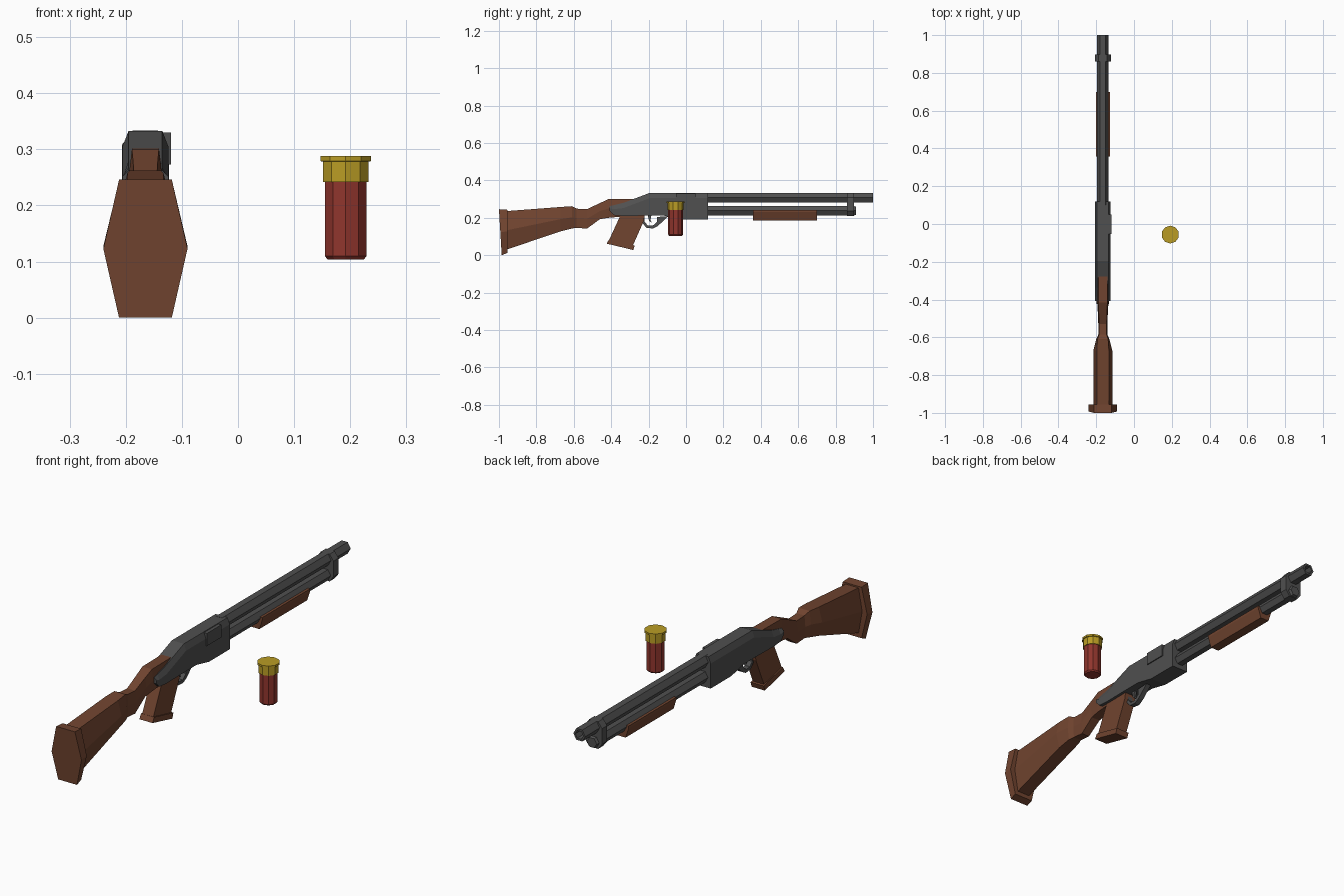
import bpy, bmesh, math

if "Cube" in bpy.data.objects:
    bpy.data.objects.remove(bpy.data.objects["Cube"])

CX = -0.165           # centre plane of the gun
SHELL = (0.192, -0.056)


def material(name, rgb):
    m = bpy.data.materials.new(name)
    m.diffuse_color = (*rgb, 1)
    m.use_nodes = True
    m.node_tree.nodes["Principled BSDF"].inputs["Base Color"].default_value = m.diffuse_color
    return m


STEEL = material("dark_steel", (0.08, 0.08, 0.08))
WOOD = material("brown_wood", (0.165, 0.058, 0.029))
RED = material("red_plastic", (0.28, 0.036, 0.026))
BRASS = material("brass", (0.49, 0.335, 0.018))


def loft(name, rings, mat):
    """Skin a list of equal-length point rings and cap both ends."""
    bm = bmesh.new()
    vs = [[bm.verts.new(p) for p in r] for r in rings]
    n = len(rings[0])
    for a, b in zip(vs, vs[1:]):
        for i in range(n):
            j = (i + 1) % n
            bm.faces.new((a[i], a[j], b[j], b[i]))
    bm.faces.new(vs[0])
    bm.faces.new(vs[-1])
    bmesh.ops.recalc_face_normals(bm, faces=bm.faces)
    me = bpy.data.meshes.new(name)
    bm.to_mesh(me)
    bm.free()
    me.materials.append(mat)
    ob = bpy.data.objects.new(name, me)
    bpy.context.collection.objects.link(ob)
    return ob


def tube_y(name, z, prof, mat, n=6):
    """Turned part along y; prof is (radius, y)."""
    ang = [2 * math.pi * i / n for i in range(n)]
    loft(name, [[(CX + r * math.cos(a), y, z + r * math.sin(a)) for a in ang]
                for r, y in prof], mat)


def turned_z(name, prof, mat, n=10):
    """Upright turned part; prof is (radius, z)."""
    ang = [2 * math.pi * i / n - math.pi / 2 for i in range(n)]
    loft(name, [[(SHELL[0] + r * math.cos(a), SHELL[1] + r * math.sin(a), z) for a in ang]
                for r, z in prof], mat)


def mirrored(y, half):
    """Closed ring from a right-hand half outline of (x, z), top to bottom."""
    return [(CX + x, y, z) for x, z in half] + [(CX - x, y, z) for x, z in reversed(half)]


def prism_x(name, pts, w, mat, x=CX):
    """Side profile of (y, z) points extruded across x."""
    return loft(name, [[(x + s * w, y, z) for y, z in pts] for s in (-1, 1)], mat)


def hexa(y, zt, zb, wm, wt):
    return mirrored(y, [(wt, zt), (wm, (zt + zb) / 2), (wt, zb)])


# barrel with bore, and magazine tube with its cap
tube_y("barrel", 0.308, [(0.03, 0.1), (0.03, 1.0), (0.02, 1.0), (0.018, 0.9)], STEEL)
tube_y("magazine_tube", 0.238, [(0.028, 0.1), (0.028, 0.9), (0.024, 0.91)], STEEL)

# clamp joining both tubes
clamp = [(0.022, 0.334), (0.042, 0.308), (0.042, 0.237), (0.022, 0.211)]
loft("muzzle_clamp", [mirrored(y, clamp) for y in (0.86, 0.897)], STEEL)

# sliding forend
fore = [(0.037, 0.243), (0.037, 0.232), (0.022, 0.187)]
loft("forend", [mirrored(y, fore) for y in (0.357, 0.70)], WOOD)

# receiver: (y, top z, bottom z)
rec = [(-0.408, 0.262, 0.236), (-0.385, 0.268, 0.214), (-0.335, 0.28, 0.21),
       (-0.195, 0.333, 0.212), (-0.12, 0.333, 0.212), (-0.03, 0.333, 0.192),
       (0.118, 0.333, 0.192)]
loft("receiver", [mirrored(y, [(0.03, t), (0.041, t - min(0.028, (t - b) * 0.4)), (0.041, b)])
                  for y, t, b in rec], STEEL)

# ejection port block on the right side
prism_x("ejection_port", [(-0.053, 0.273), (0.05, 0.273), (0.05, 0.33), (-0.053, 0.33)],
        0.009, STEEL, CX + 0.037)

# shoulder stock: (y, top z, bottom z, mid half width, edge half width)
stock = [(-0.96, 0.236, 0.03, 0.05, 0.032), (-0.67, 0.258, 0.128, 0.05, 0.032),
         (-0.61, 0.262, 0.143, 0.035, 0.028), (-0.585, 0.249, 0.147, 0.024, 0.02),
         (-0.53, 0.246, 0.142, 0.024, 0.02), (-0.46, 0.279, 0.193, 0.027, 0.022),
         (-0.415, 0.300, 0.200, 0.03, 0.024), (-0.25, 0.302, 0.215, 0.03, 0.024)]
loft("stock", [hexa(*s) for s in stock], WOOD)

# butt plate, its rear face leaning slightly
back = [(x, y + 0.06 * (0.246 - z), z) for x, y, z in hexa(-1.0, 0.246, 0.0, 0.075, 0.047)]
loft("butt_plate", [back, hexa(-0.955, 0.243, 0.012, 0.075, 0.047)], WOOD)

# pistol grip and its foot
prism_x("grip", [(-0.345, 0.225), (-0.22, 0.225), (-0.225, 0.185), (-0.285, 0.05),
                 (-0.412, 0.08)], 0.028, WOOD)
prism_x("grip_foot", [(-0.412, 0.084), (-0.274, 0.052), (-0.282, 0.028), (-0.424, 0.062)],
        0.033, WOOD)

# trigger guard band, front web and trigger
outer = [(-0.238, 0.215), (-0.234, 0.172), (-0.21, 0.146), (-0.175, 0.143), (-0.15, 0.157),
         (-0.095, 0.208)]
inner = [(-0.155, 0.205), (-0.155, 0.178), (-0.178, 0.158), (-0.205, 0.16), (-0.221, 0.178),
         (-0.225, 0.215)]
prism_x("trigger_guard", outer + inner, 0.012, STEEL)
prism_x("trigger", [(-0.205, 0.215), (-0.185, 0.215), (-0.19, 0.19), (-0.183, 0.172),
                    (-0.198, 0.185)], 0.006, STEEL)

# shotgun shell, standing base up
turned_z("shell_case", [(0.034, 0.104), (0.0393, 0.11), (0.0393, 0.245)], RED)
turned_z("shell_base", [(0.043, 0.242), (0.043, 0.278), (0.047, 0.279), (0.047, 0.288)], BRASS)
